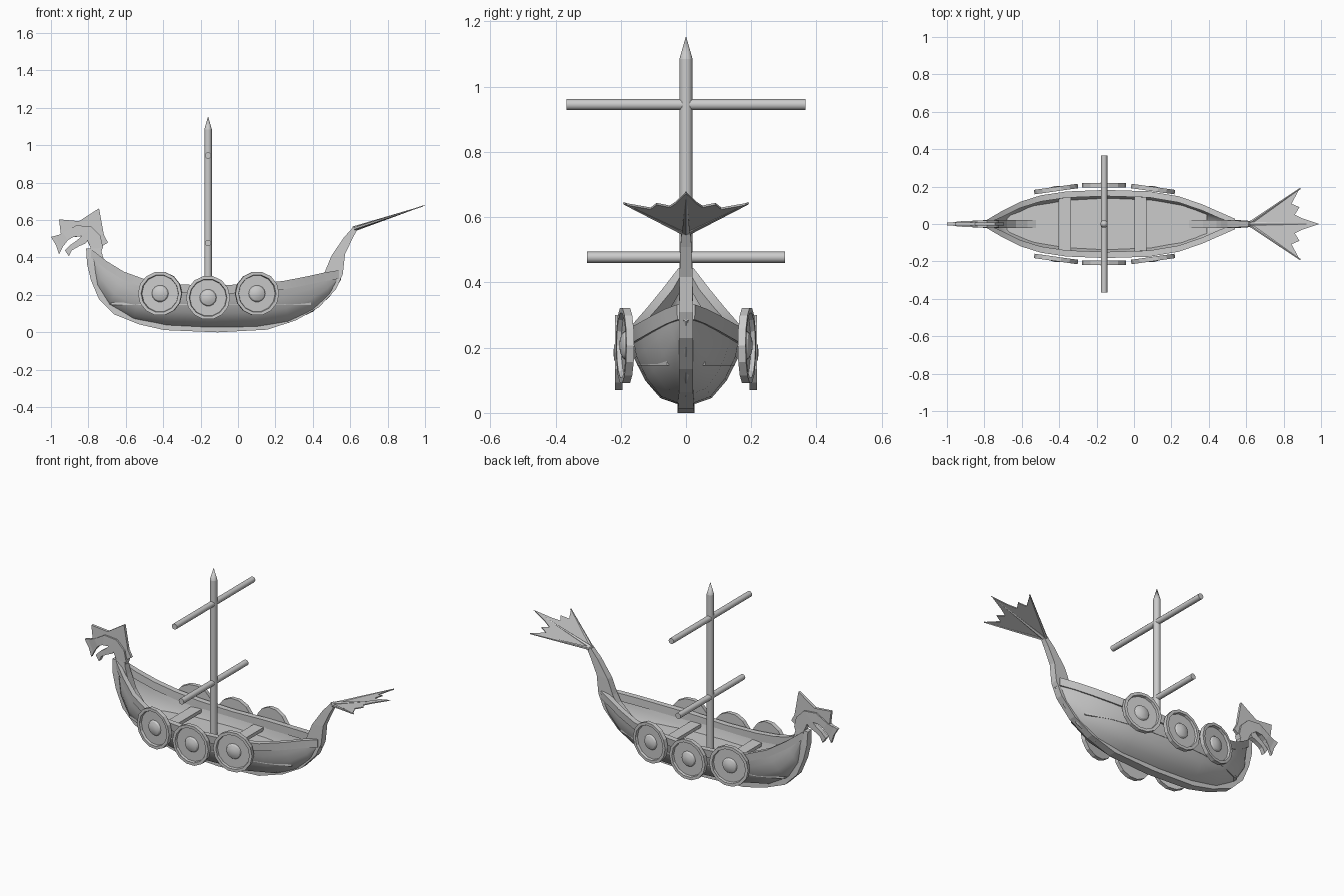
import bpy, bmesh, math
from mathutils import Matrix, Vector

if "Cube" in bpy.data.objects:
    bpy.data.objects.remove(bpy.data.objects["Cube"])


def finish(name, bm, smooth=None):
    bmesh.ops.remove_doubles(bm, verts=bm.verts, dist=1e-5)
    bmesh.ops.recalc_face_normals(bm, faces=bm.faces)
    me = bpy.data.meshes.new(name)
    bm.to_mesh(me)
    bm.free()
    ob = bpy.data.objects.new(name, me)
    bpy.context.collection.objects.link(ob)
    if smooth:
        bpy.ops.object.select_all(action='DESELECT')
        ob.select_set(True)
        bpy.context.view_layer.objects.active = ob
        bpy.ops.object.shade_smooth_by_angle(angle=math.radians(smooth))
    return ob


def loft(name, rings, smooth=None):
    """Skin a list of closed rings and cap both ends."""
    bm = bmesh.new()
    rows = [[bm.verts.new(p) for p in r] for r in rings]
    n = len(rows[0])
    for a, b in zip(rows, rows[1:]):
        for i in range(n):
            j = (i + 1) % n
            bm.faces.new((a[i], a[j], b[j], b[i]))
    bm.faces.new(rows[0])
    bm.faces.new(rows[-1])
    return finish(name, bm, smooth)


def ribbon(name, stations):
    """Rectangular bar in the xz plane: (outer x, z, inner x, z, half width)."""
    return loft(name, [[(a, -w, b), (a, w, b), (c, w, d), (c, -w, d)]
                       for a, b, c, d, w in stations])


def plate(name, pts, half):
    """Flat outline in the xz plane, thickened along y."""
    return loft(name, [[(x, y, z) for x, z in pts] for y in (-half, half)])


def rod(name, p, q, r1, r2, seg=12):
    p, q = Vector(p), Vector(q)
    bm = bmesh.new()
    m = Matrix.Translation((p + q) / 2) @ (q - p).to_track_quat('Z', 'Y').to_matrix().to_4x4()
    bmesh.ops.create_cone(bm, cap_ends=True, segments=seg, radius1=r1, radius2=r2,
                          depth=(q - p).length, matrix=m)
    return finish(name, bm, 40)


def box(name, c, s):
    bm = bmesh.new()
    bmesh.ops.create_cube(bm, size=1, matrix=Matrix.Translation(c) @ Matrix.Diagonal((*s, 1)))
    return finish(name, bm)


# Hull stations: keel x, z, then sheer x, y, z
ST = [(-.78, .40, -.785, .015, .44), (-.755, .24, -.70, .065, .375), (-.69, .14, -.61, .11, .32),
      (-.56, .065, -.50, .145, .28), (-.38, .03, -.36, .166, .255), (-.15, .018, -.15, .174, .245),
      (.10, .022, .08, .167, .255), (.27, .05, .24, .14, .27), (.40, .11, .37, .095, .295),
      (.49, .19, .46, .055, .315), (.55, .28, .54, .02, .328)]
SEC = [(0, 0), (.45, .12), (.72, .36), (.91, .65), (1, 1)]


def half_section(s, inner=False):
    kx, kz, sx, sy, sz = s
    out = []
    for fy, fz in SEC:
        y, z = sy * fy, kz + (sz - kz) * fz
        if inner:
            y, z = y * .89, z + (sz - z) * .08
        out.append((kx + (sx - kx) * fz, y, z))
    return out


def mirror_y(p):
    return (p[0], -p[1], p[2])


rings = []
for s in ST:
    o, i = half_section(s), half_section(s, True)
    rings.append([mirror_y(p) for p in o[:0:-1]] + o + i[::-1] + [mirror_y(p) for p in i[1:]])
loft("hull", rings, 35)

# Gunwale band on each side
for side, label in ((1, "back"), (-1, "front")):
    rings = []
    for kx, kz, x, y, z in ST:
        yi = max(y - .025, .003)
        rings.append([(x, side * v, h) for v, h in
                      ((y + .008, z + .004), (y * .97 + .007, z - .042), (yi, z - .042), (yi, z + .004))])
    loft(label + "_gunwale", rings, 30)

# Deck cut from the hull sections at one height
DZ = .165
edge = []
for s in ST:
    pts = half_section(s)
    for a, b in zip(pts, pts[1:]):
        if a[2] <= DZ < b[2]:
            t = (DZ - a[2]) / (b[2] - a[2])
            edge.append((a[0] + (b[0] - a[0]) * t, (a[1] + (b[1] - a[1]) * t) * .95))
loft("deck", [[(x, -y, DZ), (x, y, DZ), (x, y, DZ - .02), (x, -y, DZ - .02)] for x, y in edge])

# Benches
for n, x in enumerate((-.37, .035)):
    box("bench_%d" % (n + 1), (x, 0, .205), (.066, .29, .02))

# Keel with stem and stern post
ribbon("keel", [
    (-.812, .447, -.735, .45, .018), (-.807, .364, -.715, .38, .021), (-.786, .278, -.68, .29, .022),
    (-.743, .176, -.63, .225, .022), (-.663, .096, -.57, .185, .022), (-.53, .043, -.49, .15, .022),
    (-.395, .012, -.385, .05, .024), (-.11, 0, -.11, .04, .026), (.155, .014, .155, .05, .024),
    (.31, .064, .28, .155, .022), (.433, .134, .37, .215, .022), (.524, .23, .44, .28, .022),
    (.56, .31, .465, .325, .021), (.572, .417, .50, .41, .020), (.615, .508, .567, .508, .017),
    (.638, .548, .62, .567, .014)])

# Beast head: thin crest silhouette plus thicker neck and jaw
plate("head_crest", [
    (-1, .51), (-.947, .524), (-.957, .604), (-.85, .594), (-.743, .663), (-.717, .52),
    (-.695, .48), (-.735, .455), (-.786, .449), (-.807, .49), (-.835, .512), (-.88, .51), (-.905, .498),
    (-.936, .458), (-.957, .417), (-.973, .465)], .008)
ribbon("neck", [
    (-.80, .42, -.735, .42, .018), (-.787, .45, -.722, .455, .018), (-.805, .49, -.735, .515, .018),
    (-.838, .514, -.785, .565, .018), (-.88, .51, -.865, .572, .017), (-.91, .492, -.935, .53, .014),
    (-.955, .435, -.99, .508, .006)])
plate("lower_jaw", [(-.80, .50), (-.815, .475), (-.85, .46), (-.888, .438), (-.904, .406),
                    (-.925, .438), (-.895, .468), (-.86, .492), (-.83, .52)], .013)

# Tail fin: sloped web with three spines
def on_fin(x, y):
    return (x, y, .555 + (x - .625) * .33)

half = [(.885, .188), (.842, .108), (.885, .09), (.86, .05), (.90, .03)]
outline = [(.62, .012)] + half + [(.99, 0)] + [(x, -y) for x, y in half[::-1]] + [(.62, -.012)]
loft("tail_web", [[Vector(on_fin(x, y)) + Vector((0, 0, h)) for x, y in outline]
                  for h in (-.003, .003)])
rod("tail_spine_middle", on_fin(.615, 0), on_fin(1, 0), .014, .001, 6)
for side, label in ((1, "back"), (-1, "front")):
    rod("tail_spine_" + label, on_fin(.62, side * .006), on_fin(.889, side * .19), .010, .004, 6)

# Mast and yards
MX = -.16
rod("mast", (MX, 0, .15), (MX, 0, 1.085), .02, .02)
rod("mast_tip", (MX, 0, 1.085), (MX, 0, 1.155), .02, 0)
rod("upper_yard", (MX, -.367, .945), (MX, .367, .945), .017, .017)
rod("lower_yard", (MX, -.303, .477), (MX, .303, .477), .017, .017)

# Round shields: raised rim, sunken face, domed boss
PROFILE = [(0, 0), (.118, 0), (.118, .024), (.101, .024), (.098, .010), (.045, .010),
           (.039, .019), (.023, .026), (0, .029)]
SEG = 14


def shield(name, x, y, z, yaw, side):
    bm = bmesh.new()
    rot = Matrix.Rotation(math.radians(yaw), 3, 'Z')
    rows = []
    for k in range(SEG):
        a = 2 * math.pi * k / SEG
        row = []
        for r, h in PROFILE:
            p = rot @ Vector((r * math.cos(a), h, r * math.sin(a))) + Vector((x, y, z))
            row.append(bm.verts.new((p.x, p.y * side, p.z)))
        rows.append(row)
    for k in range(SEG):
        a, b = rows[k], rows[(k + 1) % SEG]
        for i in range(len(PROFILE) - 1):
            bm.faces.new((a[i], a[i + 1], b[i + 1], b[i]))
    finish(name, bm, 25)


for side, label in ((1, "back"), (-1, "front")):
    for n, (x, y, z, yaw) in enumerate(((-.415, .175, .207, 8), (MX, .194, .185, 0), (.10, .175, .207, -8))):
        shield("%s_shield_%d" % (label, n + 1), x, y, z, yaw, side)
